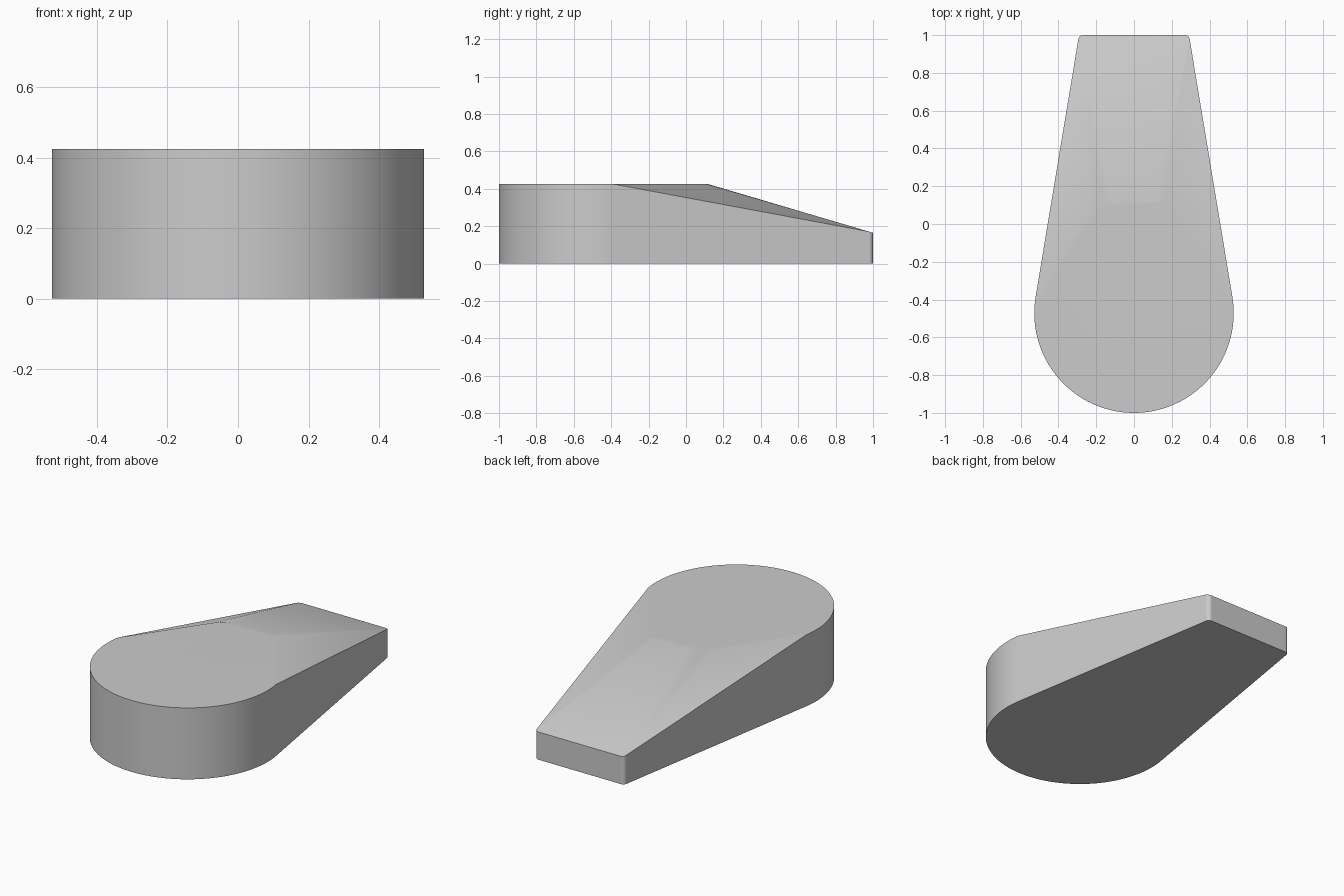
import bpy, bmesh, math

cube = bpy.data.objects.get("Cube")
if cube:
    bpy.data.objects.remove(cube)

RADIUS, CENTRE_Y = 0.528, -0.472
TOP, TAIL_TOP = 0.425, 0.165
TAPER = math.radians(9.3)

# Plain grey material
grey = bpy.data.materials.new("plain grey")
grey.use_nodes = True
colour = (0.6, 0.6, 0.6, 1)
grey.diffuse_color = colour
grey.node_tree.nodes["Principled BSDF"].inputs["Base Color"].default_value = colour

# Round head outline, up to where the straight sides leave it
STEPS = 64
head = []
for i in range(STEPS + 1):
    a = math.pi - TAPER + (math.pi + 2 * TAPER) * i / STEPS
    head.append((RADIUS * math.cos(a), CENTRE_Y + RADIUS * math.sin(a)))

# Narrow tail corners, slightly rounded
tail = []
r = 0.025
for i in range(7):
    a = TAPER + (math.pi / 2 - TAPER) * i / 6
    x, y = 0.27 + r * math.cos(a), 1 - r + r * math.sin(a)
    tail += [(x, y), (-x, y)]

# Rounded ridge where the flat top breaks into the slope
ridge = [(s * x, y) for s in (-1, 1)
         for x, y in ((0.22, 0.045), (0.19, 0.083), (0.16, 0.107), (0.12, 0.12))]


def slope_height(y):
    return TAIL_TOP + (1 - y) * (TOP - TAIL_TOP) / 0.88


# Wedge body as the hull of head, ridge and tail
bm = bmesh.new()
for x, y in head:
    bm.verts.new((x, y, 0))
    bm.verts.new((x, y, TOP))
for x, y in tail:
    bm.verts.new((x, y, 0))
    bm.verts.new((x, y, slope_height(y)))
for x, y in ridge:
    bm.verts.new((x, y, TOP))
hull = bmesh.ops.convex_hull(bm, input=bm.verts)
spare = [v for v in set(hull["geom_interior"] + hull["geom_unused"])
         if isinstance(v, bmesh.types.BMVert)]
bmesh.ops.delete(bm, geom=spare, context="VERTS")
bmesh.ops.dissolve_limit(bm, angle_limit=math.radians(0.5),
                         verts=bm.verts, edges=bm.edges)
bmesh.ops.recalc_face_normals(bm, faces=bm.faces)

mesh = bpy.data.meshes.new("wedge_body")
bm.to_mesh(mesh)
bm.free()
mesh.materials.append(grey)
body = bpy.data.objects.new("wedge_body", mesh)
bpy.context.collection.objects.link(body)

# Smooth round sides, sharp rims, flat-looking large faces
bpy.ops.object.select_all(action="DESELECT")
body.select_set(True)
bpy.context.view_layer.objects.active = body
bpy.ops.object.shade_smooth_by_angle(angle=math.radians(30))
weighted = body.modifiers.new("even_shading", "WEIGHTED_NORMAL")
weighted.keep_sharp = True
